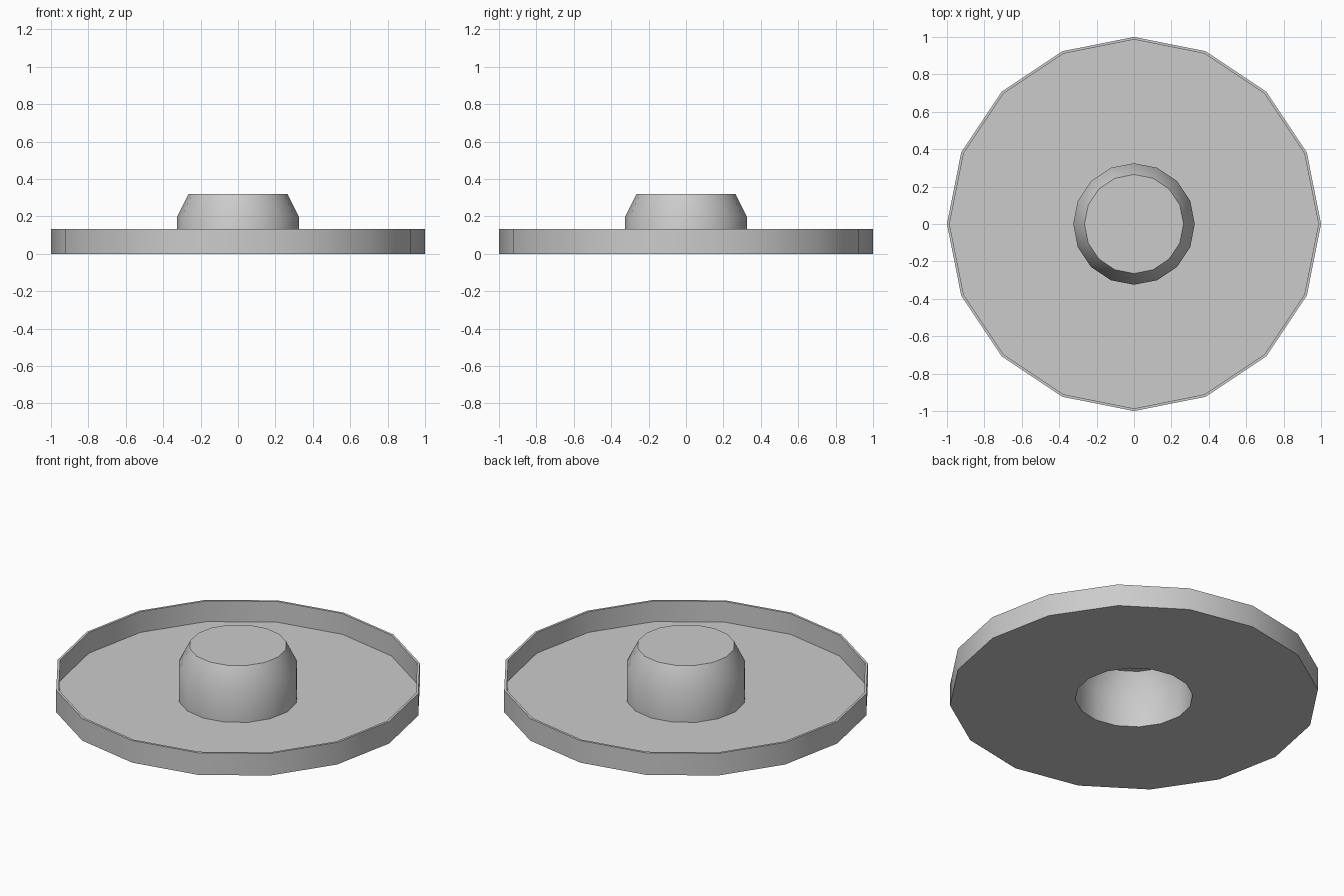
import bpy, bmesh, math

if "Cube" in bpy.data.objects:
    bpy.data.objects.remove(bpy.data.objects["Cube"])

SIDES = 16


def lathe(name, profile):
    """Spin an (r, z) profile around z; points with r = 0 become poles."""
    bm = bmesh.new()
    verts = [bm.verts.new((r, 0, z)) for r, z in profile]
    edges = [bm.edges.new(pair) for pair in zip(verts, verts[1:])]
    bmesh.ops.spin(bm, geom=verts + edges, cent=(0, 0, 0), axis=(0, 0, 1),
                   angle=math.tau, steps=SIDES, use_duplicate=False)
    bmesh.ops.remove_doubles(bm, verts=bm.verts, dist=0.0005)
    bmesh.ops.dissolve_degenerate(bm, edges=bm.edges, dist=0.0005)
    bmesh.ops.recalc_face_normals(bm, faces=bm.faces)
    mesh = bpy.data.meshes.new(name)
    bm.to_mesh(mesh)
    bm.free()
    obj = bpy.data.objects.new(name, mesh)
    bpy.context.collection.objects.link(obj)
    bpy.ops.object.select_all(action='DESELECT')
    obj.select_set(True)
    bpy.context.view_layer.objects.active = obj
    bpy.ops.object.shade_smooth_by_angle(angle=math.radians(30))
    return obj


# Thin-walled tray with a hollow, chamfered hub: top cap, hub outside, floor,
# rim, underside, then the inside of the hub
lathe("hubbed_tray", [
    (0, 0.32), (0.265, 0.32), (0.325, 0.20), (0.325, 0.008),
    (0.986, 0.008), (0.986, 0.132), (1.0, 0.132), (1.0, 0),
    (0.319, 0), (0.319, 0.197), (0.26, 0.312), (0, 0.312),
])
